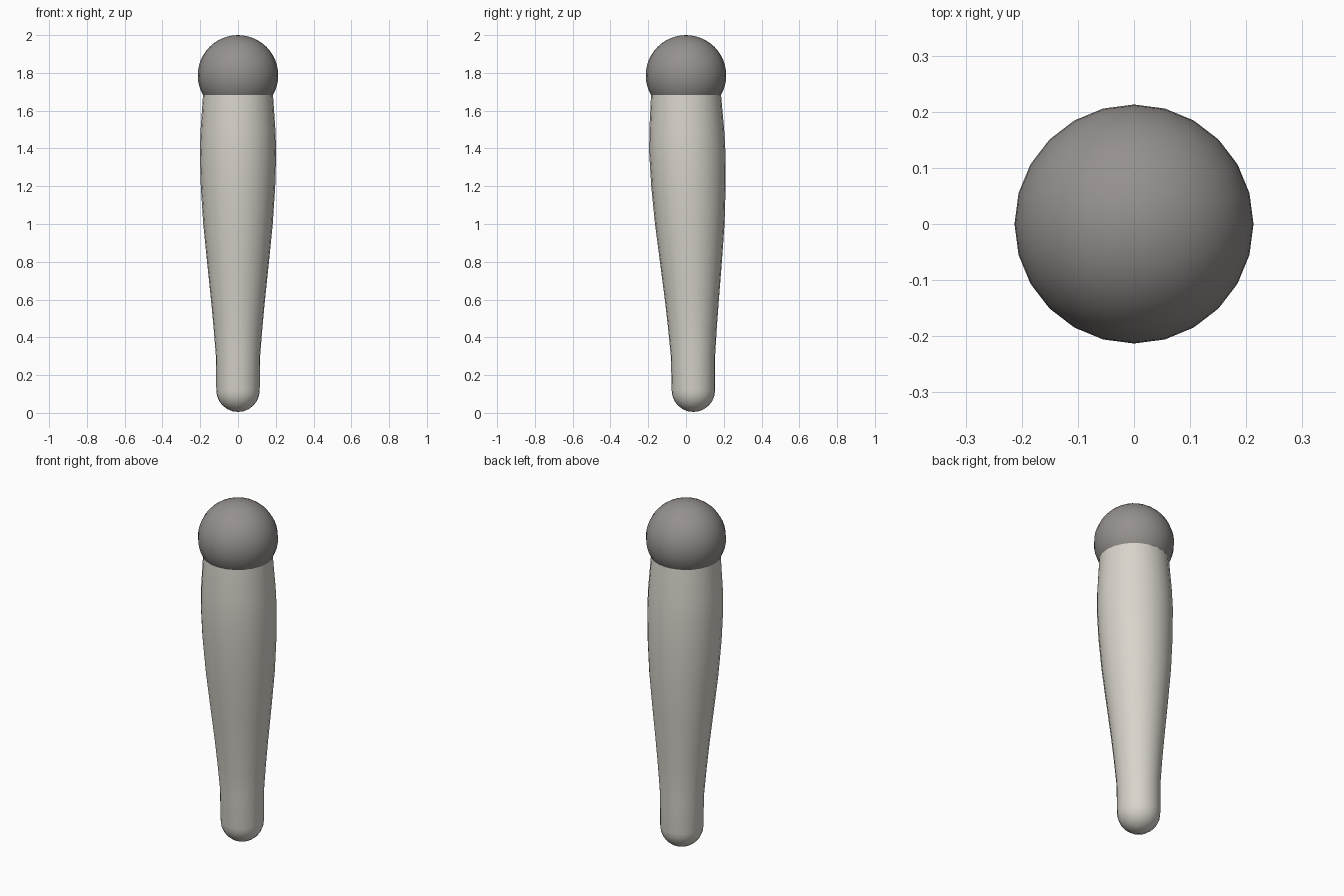
import bpy, bmesh, math

if "Cube" in bpy.data.objects:
    bpy.data.objects.remove(bpy.data.objects["Cube"])

def material(name, rgb):
    m = bpy.data.materials.new(name)
    m.diffuse_color = (*rgb, 1)
    m.use_nodes = True
    m.node_tree.nodes["Principled BSDF"].inputs["Base Color"].default_value = m.diffuse_color
    return m

def finish(bm, name, mat):
    bmesh.ops.recalc_face_normals(bm, faces=bm.faces)
    for f in bm.faces:
        f.smooth = True
    me = bpy.data.meshes.new(name)
    bm.to_mesh(me)
    bm.free()
    me.materials.append(mat)
    ob = bpy.data.objects.new(name, me)
    bpy.context.collection.objects.link(ob)
    return ob

bone = material("warm off white", (0.69, 0.66, 0.60))
grey = material("warm grey", (0.30, 0.28, 0.27))

# Ball on top
bm = bmesh.new()
bmesh.ops.create_uvsphere(bm, u_segments=24, v_segments=24, radius=0.213)
bmesh.ops.translate(bm, verts=bm.verts, vec=(0, 0, 1.787))
finish(bm, "ball", grey)

# Tapered shaft: (z, radius, y offset), starting with the rounded tip
SIDES, TIP = 24, 0.115
rings = []
for i in range(1, 7):
    a = math.radians(15 * i)
    rings.append((0.005 + TIP * (1 - math.cos(a)), TIP * math.sin(a), 0.039))
rings += [(0.30, 0.117, 0.037), (0.45, 0.129, 0.034), (0.60, 0.143, 0.031),
          (0.80, 0.164, 0.026), (1.00, 0.184, 0.020), (1.20, 0.197, 0.013),
          (1.38, 0.202, 0.007), (1.50, 0.198, 0.004), (1.60, 0.191, 0.002),
          (1.69, 0.185, 0.0), (1.78, 0.175, 0.0)]
bm = bmesh.new()
loops = []
for z, r, y in rings:
    loops.append([bm.verts.new((r * math.cos(t), y + r * math.sin(t), z))
                  for t in (2 * math.pi * k / SIDES for k in range(SIDES))])
for lo, hi in zip(loops, loops[1:]):
    for k in range(SIDES):
        n = (k + 1) % SIDES
        bm.faces.new((lo[k], lo[n], hi[n], hi[k]))
tip = bm.verts.new((0, 0.039, 0.005))
for k in range(SIDES):
    bm.faces.new((tip, loops[0][(k + 1) % SIDES], loops[0][k]))
bm.faces.new(loops[-1])
finish(bm, "shaft", bone)
